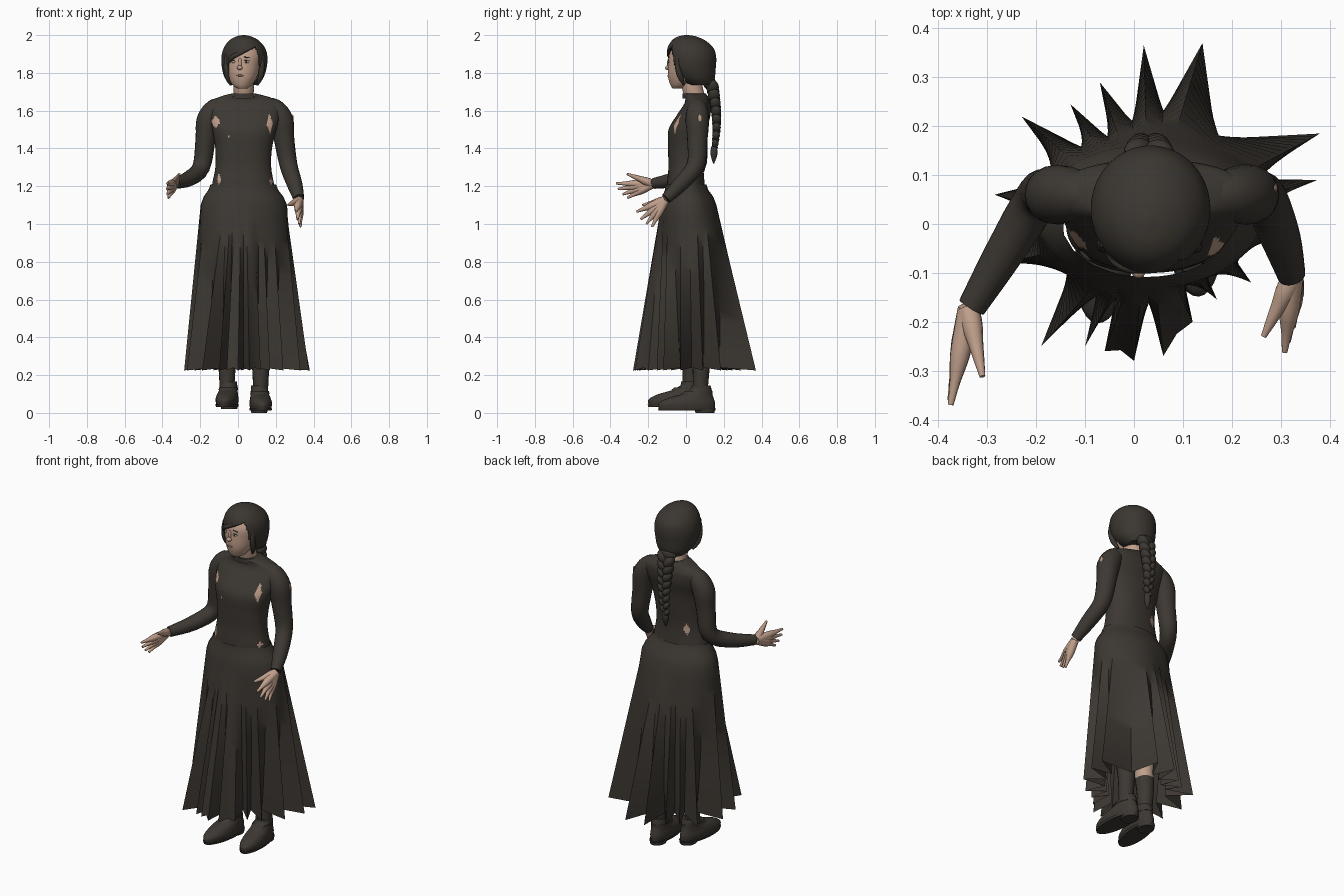
import bpy, bmesh, math
from mathutils import Vector
from mathutils.bvhtree import BVHTree

if "Cube" in bpy.data.objects:
    bpy.data.objects.remove(bpy.data.objects["Cube"])


def material(name, r, g, b):
    m = bpy.data.materials.new(name)
    m.use_nodes = True
    m.diffuse_color = (r, g, b, 1)
    m.node_tree.nodes["Principled BSDF"].inputs["Base Color"].default_value = (r, g, b, 1)
    return m


cloth = material("dark cloth", .046, .039, .032)
hair_mat = material("dark hair", .043, .037, .03)
skin = material("skin", .53, .35, .26)
lip = material("lip", .33, .17, .13)
eye_white = material("eye white", .45, .36, .3)


def finish(name, bm, *mats):
    bmesh.ops.recalc_face_normals(bm, faces=bm.faces)
    mesh = bpy.data.meshes.new(name)
    bm.to_mesh(mesh)
    bm.free()
    obj = bpy.data.objects.new(name, mesh)
    bpy.context.collection.objects.link(obj)
    for m in mats:
        mesh.materials.append(m)
    bpy.ops.object.select_all(action='DESELECT')
    obj.select_set(True)
    bpy.context.view_layer.objects.active = obj
    bpy.ops.object.shade_smooth_by_angle(angle=math.radians(50))
    return obj


def smooth(rows, steps):
    """Spline through rows of numbers."""
    rows = [Vector(r) for r in rows]
    rows = [rows[0]] + rows + [rows[-1]]
    out = []
    for a, b, c, d in zip(rows, rows[1:], rows[2:], rows[3:]):
        for k in range(steps):
            t = k / steps
            out.append(b + (c - a) * t / 2 + (a - b * 2.5 + c * 2 - d / 2) * t ** 2
                       + ((b - c) * 3 + d - a) * t ** 3 / 2)
    return out + [rows[-1]]


def bridge(rings, caps=True):
    bm = bmesh.new()
    loops = [[bm.verts.new(p) for p in ring] for ring in rings]
    n = len(loops[0])
    for a, b in zip(loops, loops[1:]):
        for i in range(n):
            j = (i + 1) % n
            bm.faces.new((a[i], a[j], b[j], b[i]))
    if caps:
        bm.faces.new(loops[0])
        bm.faces.new(loops[-1])
    return bm


def loft(rows, seg=32, steps=4, boxy=1):
    """Stacked ellipses: height, centre x, centre y, radius x, radius y."""
    unit = []
    for i in range(seg):
        c, s = math.cos(math.tau * i / seg), math.sin(math.tau * i / seg)
        unit.append((math.copysign(abs(c) ** boxy, c), math.copysign(abs(s) ** boxy, s)))
    return bridge([[(x + rx * c, y + ry * s, z) for c, s in unit]
                   for z, x, y, rx, ry in smooth(rows, steps)])


def tube(name, rows, mat, seg=12, steps=4):
    """Round tube: x, y, z, radius."""
    rows = smooth(rows, steps)
    pts = [r.xyz for r in rows]
    rings = []
    for i, p in enumerate(pts):
        d = pts[min(i + 1, len(pts) - 1)] - pts[max(i - 1, 0)]
        u = d.cross(Vector((.9, .3, .1))).normalized()
        v = d.cross(u).normalized()
        rings.append([p + (u * math.cos(a) + v * math.sin(a)) * rows[i][3]
                      for a in (math.tau * k / seg for k in range(seg))])
    return finish(name, bridge(rings), mat)


def blob(name, loc, size, mat, tilt=0):
    bm = bmesh.new()
    bmesh.ops.create_uvsphere(bm, u_segments=16, v_segments=10, radius=1)
    obj = finish(name, bm, mat)
    obj.location, obj.scale, obj.rotation_euler = loc, size, (0, tilt, 0)
    return obj


# bodice, with small torn spots showing skin: x, z, half width, half height, front or back
bm = loft([(1.12, .028, .01, .165, .098), (1.2, .027, 0, .165, .1), (1.3, .028, 0, .148, .093),
           (1.4, .03, .003, .15, .098), (1.5, .034, .01, .17, .102), (1.58, .037, .042, .19, .088),
           (1.635, .037, .06, .195, .07), (1.665, .034, .058, .15, .062), (1.682, .03, .05, .1, .062),
           (1.69, .03, .045, .065, .058)], seg=112, steps=9, boxy=.88)
tears = [(-.118, 1.54, .02, .03, -1), (.168, 1.53, .015, .045, -1), (-.1, 1.24, .009, .025, -1),
         (.175, 1.225, .009, .015, -1), (-.05, 1.465, .008, .006, -1), (-.06, 1.3, .016, .028, 1)]
for f in bm.faces:
    c = f.calc_center_median()
    f.material_index = int(len(f.verts) == 4 and any(
        abs(c.x - x) / w + abs(c.z - z) / h < 1.2 and c.y * side > 0 for x, z, w, h, side in tears))
finish("bodice", bm, cloth, skin)
finish("collar", loft([(1.665, .03, .047, .088, .066), (1.68, .03, .045, .076, .064),
                       (1.692, .03, .042, .064, .062)]), cloth)

# pleated skirt: fitted over the hips, folding into pleat tips at the hem
tips = [(.375, .09), (.38, .185), (.14, .37), (.02, .365), (-.07, .29), (-.13, .245),
        (-.23, .22), (-.285, .06), (-.27, -.08), (-.19, -.25), (-.1, -.25), (-.06, -.26),
        (0, -.28), (.06, -.27), (.12, -.2), (.17, -.155), (.24, -.12), (.33, -.03)]
flat_pleats = (-.06, .06)
middle, hem = Vector((.03, .03)), []
for i, tip in enumerate(tips):
    tip, after = Vector(tip), Vector(tips[(i + 1) % len(tips)])
    fold = .04 if tips[i][0] in flat_pleats else .42
    hem += [(tip, .225, 0), ((tip + after) / 2, .24, fold)]
turns = [math.atan2((p.y - .03) / .145, (p.x - .03) / .23) for p, low, fold in hem]


def hip_ring(z, x, y, rx, ry):
    return [Vector((x + rx * math.cos(a), y + ry * math.sin(a), z)) for a in turns]


hips = hip_ring(1.1, .03, .015, .23, .146)
rings = [hip_ring(1.21, .027, 0, .174, .108), hip_ring(1.18, .027, .003, .186, .115),
         hip_ring(1.145, .028, .01, .212, .134)]
for k in range(15):
    t = k / 14
    ring = []
    for hip, (p, low, fold) in zip(hips, hem):
        spot = middle + (hip.xy.lerp(p, t) - middle) * (1 - fold * t ** 1.25)
        ring.append((*spot, hip.z + (low - hip.z) * t))
    rings.append(ring)
finish("skirt", bridge(rings, caps=False), cloth)

# sleeves
tube("right_sleeve", [(-.05, .06, 1.635, .03), (-.115, .06, 1.615, .052), (-.158, .06, 1.55, .061),
                      (-.172, .06, 1.45, .053), (-.195, .055, 1.3, .047), (-.26, -.05, 1.24, .041),
                      (-.332, -.17, 1.215, .029)], cloth, 20)
tube("left_sleeve", [(.12, .06, 1.635, .03), (.187, .06, 1.615, .052), (.23, .06, 1.55, .062),
                     (.244, .06, 1.45, .054), (.268, .05, 1.31, .047), (.3, -.03, 1.21, .041),
                     (.322, -.105, 1.135, .029)], cloth, 20)
blob("sleeve_tear", (.29, .073, 1.56), (.004, .01, .02), skin)


# hands: fingers fan out of the wrist, the thumb comes last
def hand(side, wrist, finger_tips):
    wrist = Vector(wrist)
    names = ["index", "middle", "ring", "little", "thumb"]
    for name, tip in zip(names, map(Vector, finger_tips)):
        thumb = name == "thumb"
        tube(f"{side}_{name}_finger", [(*wrist, .023), (*wrist.lerp(tip, .25), .022),
                                       (*wrist.lerp(tip, .5), .016 if thumb else .02),
                                       (*wrist.lerp(tip, .76), .011), (*tip, .006)], skin, 10, 3)


hand("right", (-.338, -.175, 1.212), [(-.375, -.37, 1.215), (-.376, -.36, 1.185),
                                      (-.374, -.335, 1.157), (-.368, -.31, 1.138),
                                      (-.31, -.312, 1.265)])
hand("left", (.324, -.11, 1.125), [(.308, -.262, 1.065), (.315, -.24, 1.025), (.325, -.21, 1),
                                   (.331, -.18, .985), (.265, -.23, 1.1)])

# legs and shoes
for side, x, y, z, turn in (("right", -.058, -.05, .02, -.12), ("left", .12, .005, 0, .08)):
    tube(side + "_stocking", [(x, y + .07, z + .1, .038), (x, y + .075, .25, .046),
                              (x, y + .07, .34, .052)], cloth, 16)
    tube(side + "_thigh", [(x, y + .07, .34, .05), (x, y + .045, .7, .065),
                           (x, .02, 1, .08)], skin, 16)
    upper = finish(side + "_shoe", loft([
        (.02, 0, 0, .054, .148), (.05, 0, 0, .059, .15), (.078, 0, .02, .054, .122),
        (.1, 0, .055, .048, .08), (.125, 0, .075, .045, .056), (.145, 0, .075, .044, .05)]), cloth)
    sole = finish(side + "_sole", loft([(.012, 0, 0, .056, .15), (.024, 0, 0, .061, .154)], steps=1), cloth)
    heel = finish(side + "_heel", loft([(0, 0, .095, .042, .05), (.02, 0, .095, .045, .055)], steps=1), cloth)
    strap = finish(side + "_shoe_strap", loft([(.1, 0, .053, .051, .083), (.115, 0, .062, .049, .073)],
                                              steps=1), cloth)
    for part in (upper, sole, heel, strap):
        part.location = (x, y, z)
        part.rotation_euler.z = turn

# neck and face
tube("neck", [(.03, .05, 1.67, .052), (.03, .035, 1.715, .054), (.028, .02, 1.8, .055)], skin, 24)
bm = loft([(1.718, .022, -.045, .026, .026), (1.737, .022, -.03, .052, .053),
           (1.78, .025, -.014, .076, .081), (1.84, .028, -.003, .09, .092),
           (1.9, .032, .006, .094, .094), (1.95, .03, .015, .07, .07)], seg=40)
surface = BVHTree.FromBMesh(bm)
finish("face", bm, skin)


def on_face(name, x, z, w, h, mat, tilt=0, depth=.004):
    y = surface.ray_cast(Vector((x, -1, z)), Vector((0, 1, 0)))[0].y
    blob(name, (x, y, z), (w, depth, h), mat, tilt)


blob("nose_bridge", (.011, -.088, 1.85), (.01, .012, .03), skin)
blob("nose_tip", (.009, -.096, 1.827), (.015, .015, .012), skin)
for side, x, s in (("right", -.022, -1), ("left", .046, 1)):
    on_face(side + "_eye", x, 1.858, .013, .006, eye_white)
    on_face(side + "_iris", x - .002, 1.858, .006, .006, hair_mat, depth=.0048)
    on_face(side + "_eyelid", x, 1.865, .015, .002, hair_mat, .1 * s)
    on_face(side + "_eyebrow", x, 1.882, .017, .003, hair_mat, .15 * s)
on_face("lips", .012, 1.786, .02, .005, lip)

# hair cap, open over the face below a slanted fringe
bm = loft([(1.735, .032, .075, .07, .065), (1.77, .032, .052, .1, .1), (1.82, .033, .035, .117, .122),
           (1.88, .034, .03, .122, .13), (1.93, .034, .024, .11, .122), (1.97, .032, .014, .08, .09),
           (1.992, .03, .006, .042, .05), (2, .03, .005, .008, .01)], seg=112, steps=9)
gone = []
for f in bm.faces:
    c = f.calc_center_median()
    fringe = 1.868 + .5 * (c.x + .05) - 3 * max(0, c.x - .095)
    if c.y < 0 and -.052 < c.x < .116 and c.z < fringe:
        gone.append(f)
bmesh.ops.delete(bm, geom=gone, context='FACES')
cap = finish("hair_cap", bm, hair_mat)
shell = cap.modifiers.new("thickness", 'SOLIDIFY')
shell.thickness, shell.offset = .008, -1

# fringe and side locks
for i in range(3):
    d = i * .012
    tube("fringe_lock", [(.09 - d, -.068, 1.944 - d / 3, .006), (.035 - d, -.09, 1.917 - d / 2, .011),
                         (-.02 - d / 2, -.08, 1.892 - d / 2, .011),
                         (-.062, -.045, 1.862 - d, .005)], hair_mat, 8)
for side, x, bend in (("right", -.062, .012), ("left", .126, -.012)):
    tube(side + "_side_lock", [(x, -.04, 1.9, .008), (x, -.045, 1.84, .014),
                               (x + bend / 2, -.03, 1.78, .015), (x + bend * 2, -.01, 1.735, .005)], hair_mat)

# braid: two columns of overlapping lobes, tapering to a tail
blob("braid_root", (.03, .125, 1.745), (.055, .035, .035), hair_mat)
for i in range(16):
    t = i / 15
    s = -1 if i % 2 else 1
    size = .04 - .02 * t
    blob("braid_lobe", (.03 + s * size * .5, .14 + .022 * math.sin(t * 2.6), 1.725 - .32 * t),
         (size * .72, size * .85, size * 1.05), hair_mat, s * .6)
tube("braid_tail", [(.03, .148, 1.41, .014), (.03, .148, 1.37, .019), (.03, .146, 1.32, .003)], hair_mat)
